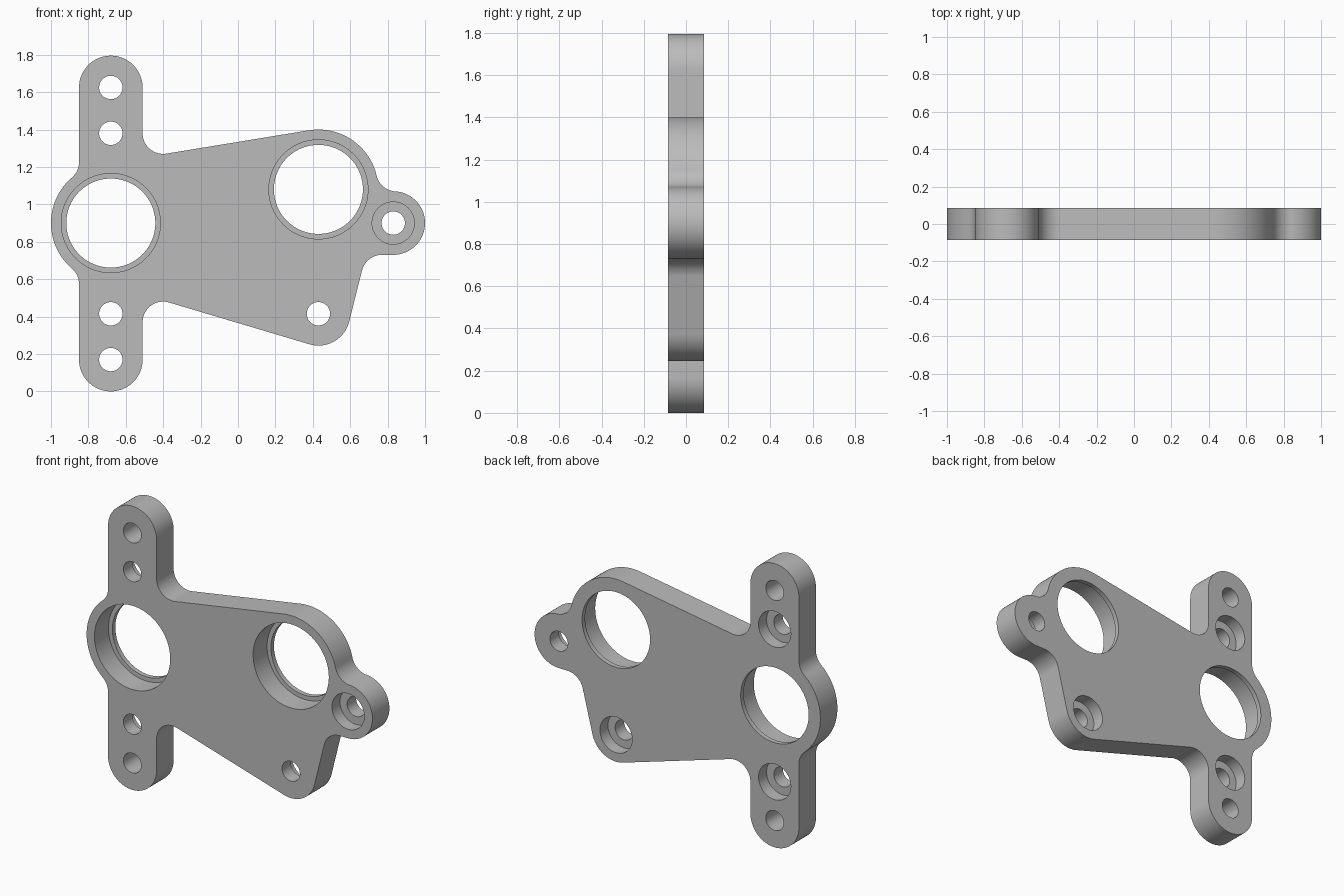
import bpy, bmesh, math
from mathutils import Vector

if "Cube" in bpy.data.objects:
    bpy.data.objects.remove(bpy.data.objects["Cube"])

HALF = 0.085      # half thickness of the plate
FILLET = -0.11    # negative radius: concave arc

grey = bpy.data.materials.new("machined grey")
grey.use_nodes = True
colour = (0.5, 0.5, 0.5, 1)
grey.diffuse_color = colour
grey.node_tree.nodes["Principled BSDF"].inputs["Base Color"].default_value = colour


def belt_outline(circles, step=math.radians(4)):
    """Closed outline of arcs joined by tangent lines; signed radius sets the turn."""
    count = len(circles)
    headings = []
    for i, (x, z, r) in enumerate(circles):
        x2, z2, r2 = circles[(i + 1) % count]
        dx, dz = x2 - x, z2 - z
        ratio = max(-1, min(1, (r2 - r) / math.hypot(dx, dz)))
        headings.append(math.atan2(dz, dx) - math.asin(ratio))
    points = []
    for i, (x, z, r) in enumerate(circles):
        start = headings[i - 1]
        turn = (headings[i] - start) % math.tau
        if r < 0:
            turn -= math.tau
        n = max(2, round(abs(turn) / step))
        for k in range(n + 1):
            a = start + turn * k / n
            p = Vector((x + r * math.sin(a), z - r * math.cos(a)))
            if not points or (p - points[-1]).length > 0.002:
                points.append(p)
    if (points[0] - points[-1]).length < 0.002:
        points.pop()
    return points


def make_object(name, bm):
    bmesh.ops.recalc_face_normals(bm, faces=bm.faces)
    mesh = bpy.data.meshes.new(name)
    bm.to_mesh(mesh)
    bm.free()
    mesh.materials.append(grey)
    obj = bpy.data.objects.new(name, mesh)
    bpy.context.collection.objects.link(obj)
    return obj


def add_stepped_bore(bm, x, z, profile, sides):
    """Closed turned solid along y from (y, radius) pairs."""
    rings = [[bm.verts.new((x + r * math.cos(math.tau * k / sides), y,
                            z + r * math.sin(math.tau * k / sides)))
              for k in range(sides)] for y, r in profile]
    bm.faces.new(rings[0])
    bm.faces.new(rings[-1])
    for a, b in zip(rings, rings[1:]):
        for k in range(sides):
            m = (k + 1) % sides
            bm.faces.new((a[k], a[m], b[m], b[k]))


# Plate outline, anticlockwise from the lower end of the mounting bar
outline = belt_outline([
    (-0.68, 0.17, 0.17),        # bar lower end
    (-0.40, 0.37, FILLET),
    (0.43, 0.415, 0.17),        # lower corner
    (0.77, 0.62, FILLET),
    (0.83, 0.90, 0.17),         # side ear
    (0.848, 1.179, FILLET),
    (0.43, 1.08, 0.32),         # right bearing boss
    (-0.40, 1.38, FILLET),
    (-0.68, 1.625, 0.17),       # bar upper end
    (-0.96, 1.226, FILLET),
    (-0.68, 0.90, 0.32),        # left bearing boss
    (-0.96, 0.574, FILLET),
])
bm = bmesh.new()
face = bm.faces.new([bm.verts.new((p.x, -HALF, p.y)) for p in outline])
extruded = bmesh.ops.extrude_face_region(bm, geom=[face], use_keep_orig=True)
bmesh.ops.translate(bm, vec=(0, 2 * HALF, 0),
                    verts=[v for v in extruded["geom"] if isinstance(v, bmesh.types.BMVert)])
plate = make_object("bearing_plate", bm)

# Bores and screw holes
OUT = HALF + 0.05
bm = bmesh.new()
for x, z in ((-0.68, 0.90), (0.43, 1.08)):       # bearing seats, open to the front
    lip = HALF - 0.03
    add_stepped_bore(bm, x, z, [(-OUT, 0.265), (lip, 0.265), (lip, 0.238), (OUT, 0.238)], 96)
for z in (0.17, 1.625):                          # plain holes
    add_stepped_bore(bm, -0.68, z, [(-OUT, 0.0625), (OUT, 0.0625)], 48)
for x, z, side in ((-0.68, 0.415, 1), (-0.68, 1.38, 1), (0.43, 0.415, 1), (0.83, 0.90, -1)):
    floor = side * 0.005                         # counterbored holes
    add_stepped_bore(bm, x, z, [(side * OUT, 0.113), (floor, 0.113),
                                (floor, 0.0625), (-side * OUT, 0.0625)], 48)
cutter = make_object("bore_cutter", bm)
cutter.hide_render = True

# Cut the bores and shade the arcs smooth
cut = plate.modifiers.new("bores", "BOOLEAN")
cut.operation = "DIFFERENCE"
cut.solver = "EXACT"
cut.object = cutter
bpy.ops.object.select_all(action="DESELECT")
plate.select_set(True)
bpy.context.view_layer.objects.active = plate
bpy.ops.object.modifier_apply(modifier=cut.name)
bpy.data.objects.remove(cutter)
bpy.ops.object.shade_smooth_by_angle(angle=math.radians(30))
